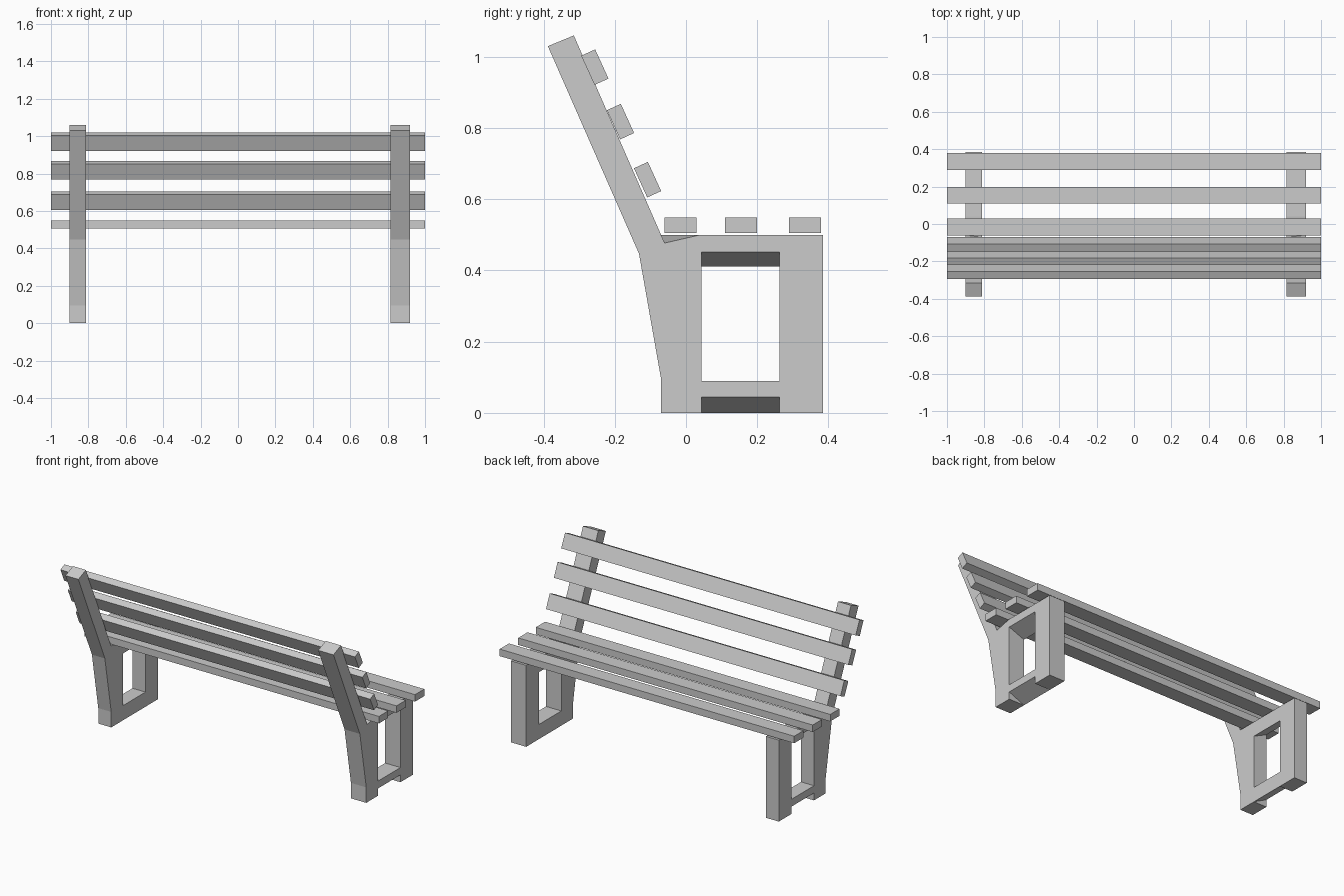
import bpy, bmesh
from math import radians

if "Cube" in bpy.data.objects:
    bpy.data.objects.remove(bpy.data.objects["Cube"])


def loft(name, a, b):
    """Closed solid between two matching loops of 3D points."""
    bm = bmesh.new()
    va = [bm.verts.new(p) for p in a]
    vb = [bm.verts.new(p) for p in b]
    bm.faces.new(va)
    bm.faces.new(vb[::-1])
    n = len(a)
    for i in range(n):
        j = (i + 1) % n
        bm.faces.new((va[j], va[i], vb[i], vb[j]))
    bmesh.ops.recalc_face_normals(bm, faces=bm.faces[:])
    me = bpy.data.meshes.new(name)
    bm.to_mesh(me)
    bm.free()
    ob = bpy.data.objects.new(name, me)
    bpy.context.collection.objects.link(ob)
    return ob


def cut(ob, profile, y0, y1):
    """Subtract an x-z profile swept along y."""
    c = loft("cutter", [(x, y0, z) for x, z in profile],
             [(x, y1, z) for x, z in profile])
    m = ob.modifiers.new("cut", 'BOOLEAN')
    m.operation = 'DIFFERENCE'
    m.solver = 'EXACT'
    m.object = c
    bpy.context.view_layer.objects.active = ob
    bpy.ops.object.modifier_apply(modifier=m.name)
    bpy.data.objects.remove(c)


def slat(name, y, z, tilt=0):
    bpy.ops.mesh.primitive_cube_add(size=1, location=(0, y, z),
                                    rotation=(radians(tilt), 0, 0))
    ob = bpy.context.object
    ob.name = name
    ob.scale = (2, 0.09, 0.043) if not tilt else (2, 0.043, 0.09)


# side frames: leg, seat support and back post in one cast profile
def frame(name, xo, xi):
    base = [(.385, .5), (.385, 0), (-.07, 0), (-.07, .095), (-.132, .447),
            (-.388, 1.03), (-.315, 1.06)]
    outer = base + [(-.06, .477), (.04, .5)]
    inner = base + [(-.071, .5), (.04, .5)]
    ob = loft(name, [(xo, y, z) for y, z in outer],
              [(xi, y, z) for y, z in inner])
    d = xo - xi

    def at(t):
        return xi + d * t
    # window with a sloping ceiling, and a sloping notch under the foot bar
    cut(ob, [(at(-.5), .09), (at(1.5), .09), (at(1.5), .472), (at(-.5), .39)],
        .044, .262)
    cut(ob, [(at(-.5), -.0225), (at(1.5), .0675), (at(1.5), -.1), (at(-.5), -.1)],
        .044, .262)


frame("left_frame", -.90, -.812)
frame("right_frame", .92, .816)

# seat slats
for i, y in enumerate((-.016, .154, .334)):
    slat(f"seat_slat_{i + 1}", y, .527)

# back slats
for i, (y, z) in enumerate(((-.108, .655), (-.184, .818), (-.256, .971))):
    slat(f"back_slat_{i + 1}", y, z, 24.5)
